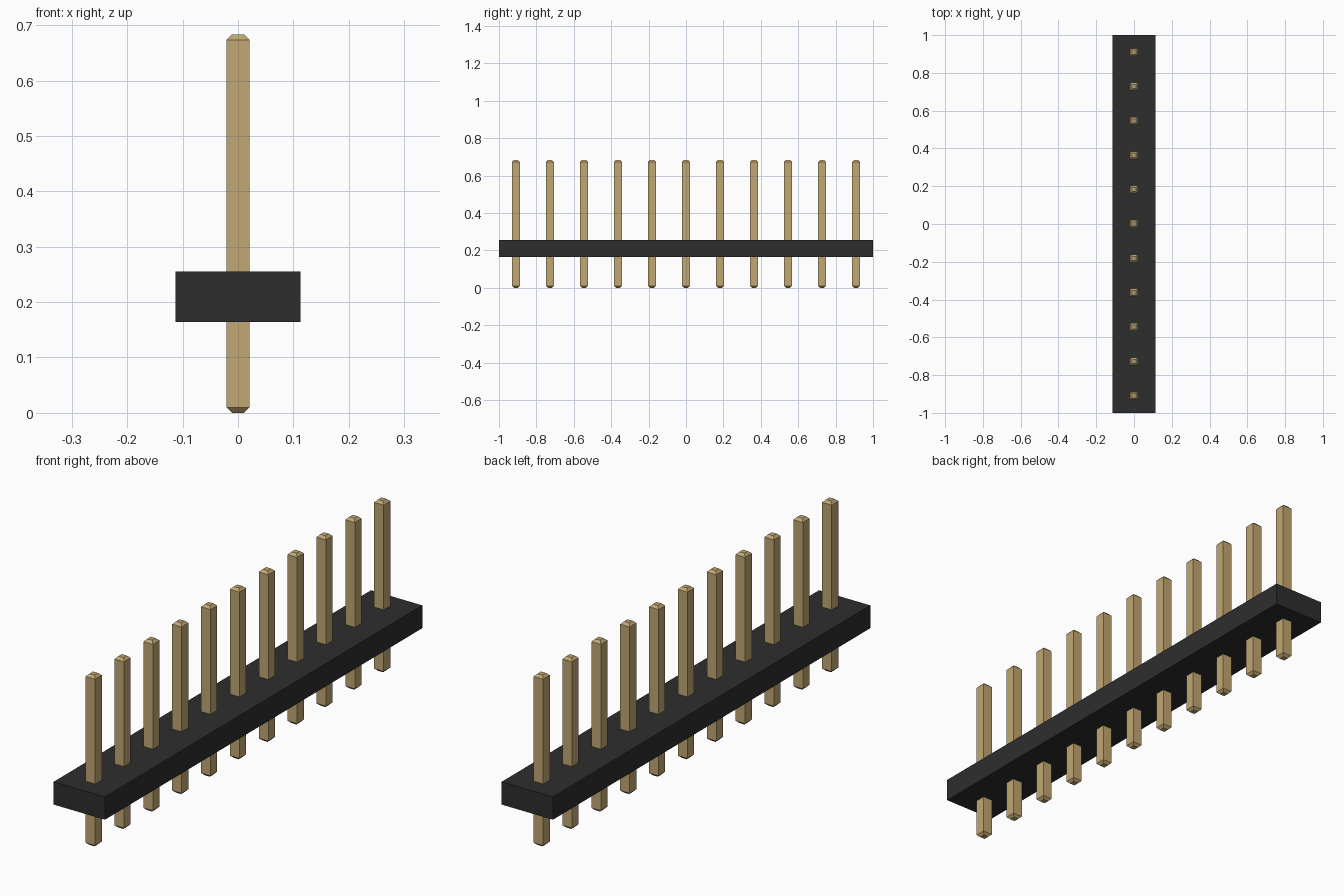
import bpy
import bmesh

if "Cube" in bpy.data.objects:
    bpy.data.objects.remove(bpy.data.objects["Cube"], do_unlink=True)


def make_material(name, rgb):
    mat = bpy.data.materials.new(name)
    mat.use_nodes = True
    color = (*rgb, 1.0)
    mat.diffuse_color = color
    mat.node_tree.nodes["Principled BSDF"].inputs["Base Color"].default_value = color
    return mat


def square_loft(name, sections, mat):
    """Stack rectangular sections (half x, half y, z) into a closed solid."""
    bm = bmesh.new()
    rings = []
    for hx, hy, z in sections:
        corners = ((-hx, -hy), (hx, -hy), (hx, hy), (-hx, hy))
        rings.append([bm.verts.new((x, y, z)) for x, y in corners])
    for low, high in zip(rings, rings[1:]):
        for i in range(4):
            j = (i + 1) % 4
            bm.faces.new((low[i], low[j], high[j], high[i]))
    bm.faces.new(rings[0][::-1])
    bm.faces.new(rings[-1])
    mesh = bpy.data.meshes.new(name)
    bm.to_mesh(mesh)
    bm.free()
    mesh.materials.append(mat)
    obj = bpy.data.objects.new(name, mesh)
    bpy.context.collection.objects.link(obj)
    return obj


black = make_material("black plastic", (0.027, 0.027, 0.027))
gold = make_material("dull gold", (0.54, 0.39, 0.17))

# Plastic strip holding the pins
square_loft("strip", [(0.113, 1.0, 0.164), (0.113, 1.0, 0.255)], black)

# Row of square pins with tapered tips at both ends
COUNT = 11
PITCH = 2.0 / COUNT
HALF, TIP, TAPER, HEIGHT = 0.021, 0.011, 0.01, 0.683
profile = [(TIP, TIP, 0), (HALF, HALF, TAPER),
           (HALF, HALF, HEIGHT - TAPER), (TIP, TIP, HEIGHT)]
first = square_loft("pin_1", profile, gold)
for n in range(COUNT):
    pin = first
    if n:
        pin = bpy.data.objects.new(f"pin_{n + 1}", first.data)
        bpy.context.collection.objects.link(pin)
    pin.location.y = (n - (COUNT - 1) / 2) * PITCH
